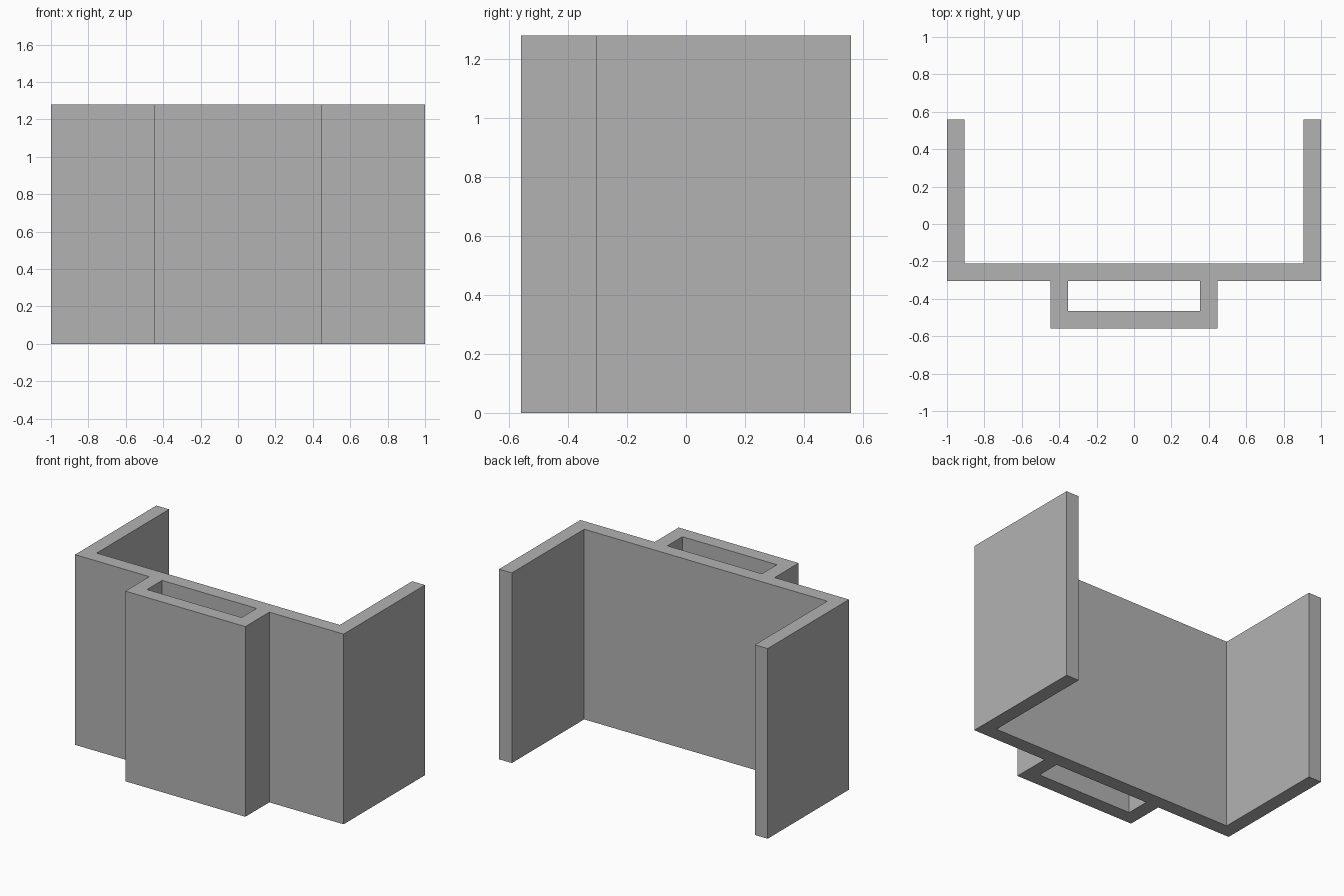
import bpy
import bmesh

cube = bpy.data.objects.get("Cube")
if cube:
    bpy.data.objects.remove(cube, do_unlink=True)

HEIGHT = 1.28
WALL = 0.095
BACK, PANEL_FRONT, SLEEVE_FRONT = 0.56, -0.305, -0.56
HALF_WIDTH, HALF_SLEEVE = 1.0, 0.447

# Single plain grey
grey = bpy.data.materials.new("plain_grey")
grey.use_nodes = True
colour = (0.45, 0.45, 0.45, 1)
grey.diffuse_color = colour
grey.node_tree.nodes["Principled BSDF"].inputs["Base Color"].default_value = colour


def mirrored(half):
    """Close a half profile by mirroring it across x = 0."""
    return half + [(-x, y) for x, y in reversed(half)]


# Channel outline with the front sleeve, and the slot running through the sleeve
outline = mirrored([
    (HALF_SLEEVE, SLEEVE_FRONT),
    (HALF_SLEEVE, PANEL_FRONT),
    (HALF_WIDTH, PANEL_FRONT),
    (HALF_WIDTH, BACK),
    (HALF_WIDTH - WALL, BACK),
    (HALF_WIDTH - WALL, PANEL_FRONT + WALL),
])
slot = mirrored([
    (HALF_SLEEVE - WALL, SLEEVE_FRONT + WALL),
    (HALF_SLEEVE - WALL, PANEL_FRONT),
])

# Extruded bracket
curve = bpy.data.curves.new("bracket_profile", "CURVE")
curve.dimensions = "2D"
curve.fill_mode = "BOTH"
curve.extrude = HEIGHT / 2
for loop in (outline, slot):
    spline = curve.splines.new("POLY")
    spline.points.add(len(loop) - 1)
    for point, (x, y) in zip(spline.points, loop):
        point.co = (x, y, 0, 1)
    spline.use_cyclic_u = True
helper = bpy.data.objects.new("bracket_profile", curve)
bpy.context.collection.objects.link(helper)
bpy.context.view_layer.update()
mesh = bpy.data.meshes.new_from_object(
    helper.evaluated_get(bpy.context.evaluated_depsgraph_get()))
bpy.data.objects.remove(helper, do_unlink=True)

# Weld the caps to the walls and stand the bracket on the ground
bm = bmesh.new()
bm.from_mesh(mesh)
bmesh.ops.remove_doubles(bm, verts=bm.verts, dist=0.0001)
bmesh.ops.translate(bm, verts=bm.verts, vec=(0, 0, HEIGHT / 2))
bmesh.ops.recalc_face_normals(bm, faces=bm.faces)
for face in bm.faces:
    face.smooth = False
    face.material_index = 0
bm.to_mesh(mesh)
bm.free()
mesh.name = "channel_bracket"
mesh.materials.clear()
mesh.materials.append(grey)
bracket = bpy.data.objects.new("channel_bracket", mesh)
bpy.context.collection.objects.link(bracket)
